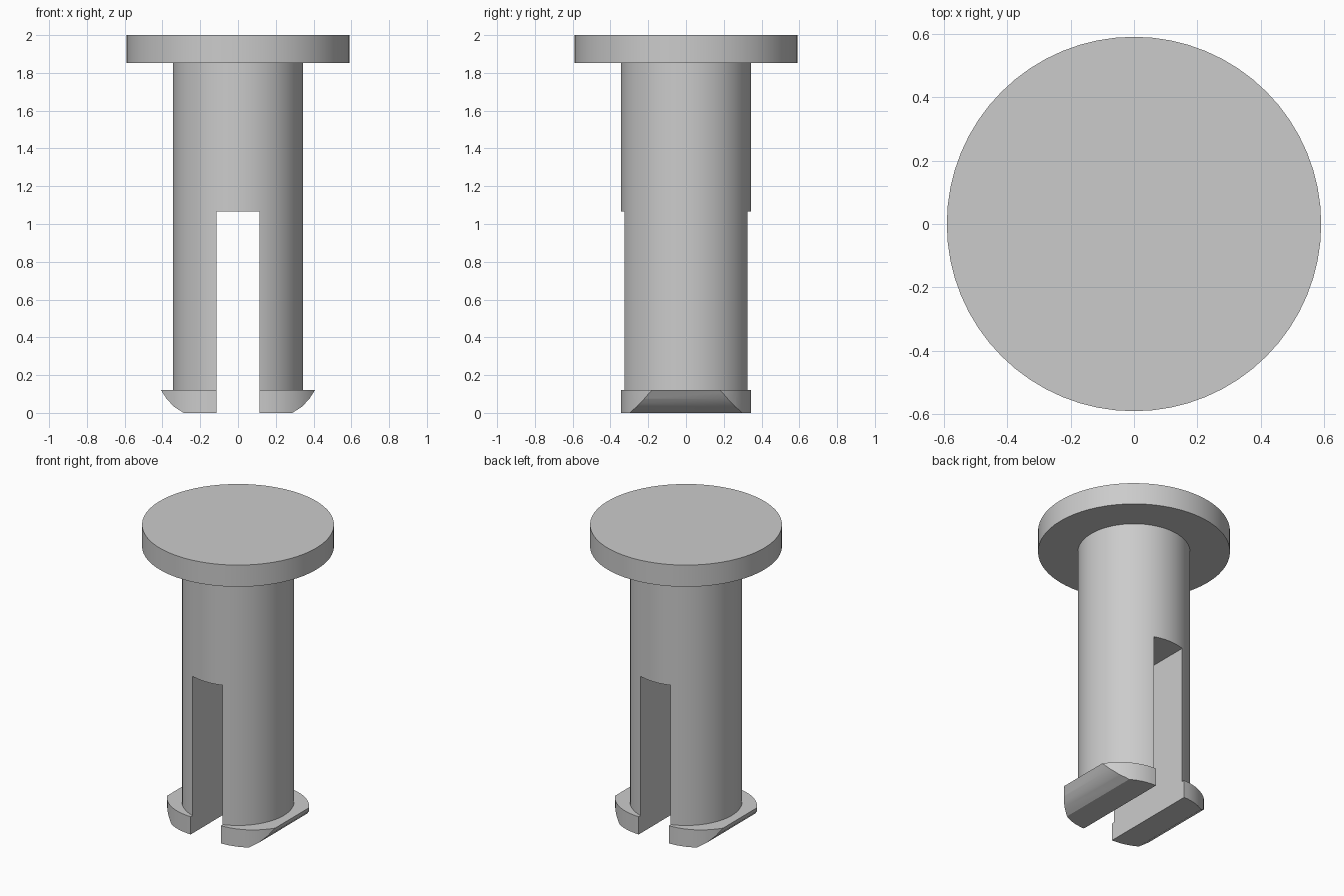
import bpy, bmesh, math
from mathutils import Vector, Matrix

cube = bpy.data.objects.get("Cube")
if cube:
    bpy.data.objects.remove(cube, do_unlink=True)

SIDES = 64
SHAFT_R, HEAD_R = 0.345, 0.59
SLOT_HALF, SLOT_TOP = 0.113, 1.065
FOOT_TOP, HEAD_BOTTOM, TOP = 0.12, 1.853, 2.0

grey = bpy.data.materials.new("plain grey")
grey.use_nodes = True
colour = (0.6, 0.6, 0.6, 1)
grey.diffuse_color = colour
grey.node_tree.nodes["Principled BSDF"].inputs["Base Color"].default_value = colour


def cylinder(radius, z0, z1, x=0):
    bm = bmesh.new()
    bmesh.ops.create_cone(bm, cap_ends=True, segments=SIDES, radius1=radius,
                          radius2=radius, depth=z1 - z0,
                          matrix=Matrix.Translation((x, 0, (z0 + z1) / 2)))
    return bm


def cut(bm, point, normal):
    """Remove everything on the normal's side of a plane and cap the cut."""
    bmesh.ops.bisect_plane(bm, geom=bm.verts[:] + bm.edges[:] + bm.faces[:],
                           dist=1e-5, plane_co=point, plane_no=normal,
                           clear_outer=True)
    bmesh.ops.holes_fill(bm, edges=[e for e in bm.edges if e.is_boundary], sides=0)


def finish(bm, name, mirrored=False):
    if mirrored:
        bmesh.ops.scale(bm, vec=(-1, 1, 1), verts=bm.verts)
    bmesh.ops.recalc_face_normals(bm, faces=bm.faces)
    mesh = bpy.data.meshes.new(name)
    bm.to_mesh(mesh)
    bm.free()
    mesh.materials.append(grey)
    obj = bpy.data.objects.new(name, mesh)
    bpy.context.collection.objects.link(obj)
    bpy.ops.object.select_all(action='DESELECT')
    obj.select_set(True)
    bpy.context.view_layer.objects.active = obj
    bpy.ops.object.shade_smooth_by_angle(angle=math.radians(30))


# Flat round head and solid upper shaft
finish(cylinder(HEAD_R, HEAD_BOTTOM, TOP), "head")
finish(cylinder(SHAFT_R, SLOT_TOP, HEAD_BOTTOM), "upper_shaft")

# Rounded underside of the snap foot, from outer rim to sole
foot_profile = [(0.407, FOOT_TOP), (0.377, 0.073), (0.338, 0.032), (0.288, 0)]

for side, mirrored in (("left", False), ("right", True)):
    # Leg: shaft cylinder trimmed by the slot wall
    leg = cylinder(SHAFT_R, FOOT_TOP, SLOT_TOP)
    cut(leg, (SLOT_HALF, 0, 0), (-1, 0, 0))
    finish(leg, side + "_leg", mirrored)

    # Foot: half disc shifted outwards, trimmed along the rounded profile
    foot = cylinder(SHAFT_R, 0, FOOT_TOP, SLOT_HALF)
    cut(foot, (SLOT_HALF, 0, 0), (-1, 0, 0))
    for (xa, za), (xb, zb) in zip(foot_profile, foot_profile[1:]):
        cut(foot, (xa, 0, za), Vector((za - zb, 0, xb - xa)).normalized())
    finish(foot, side + "_foot", mirrored)
